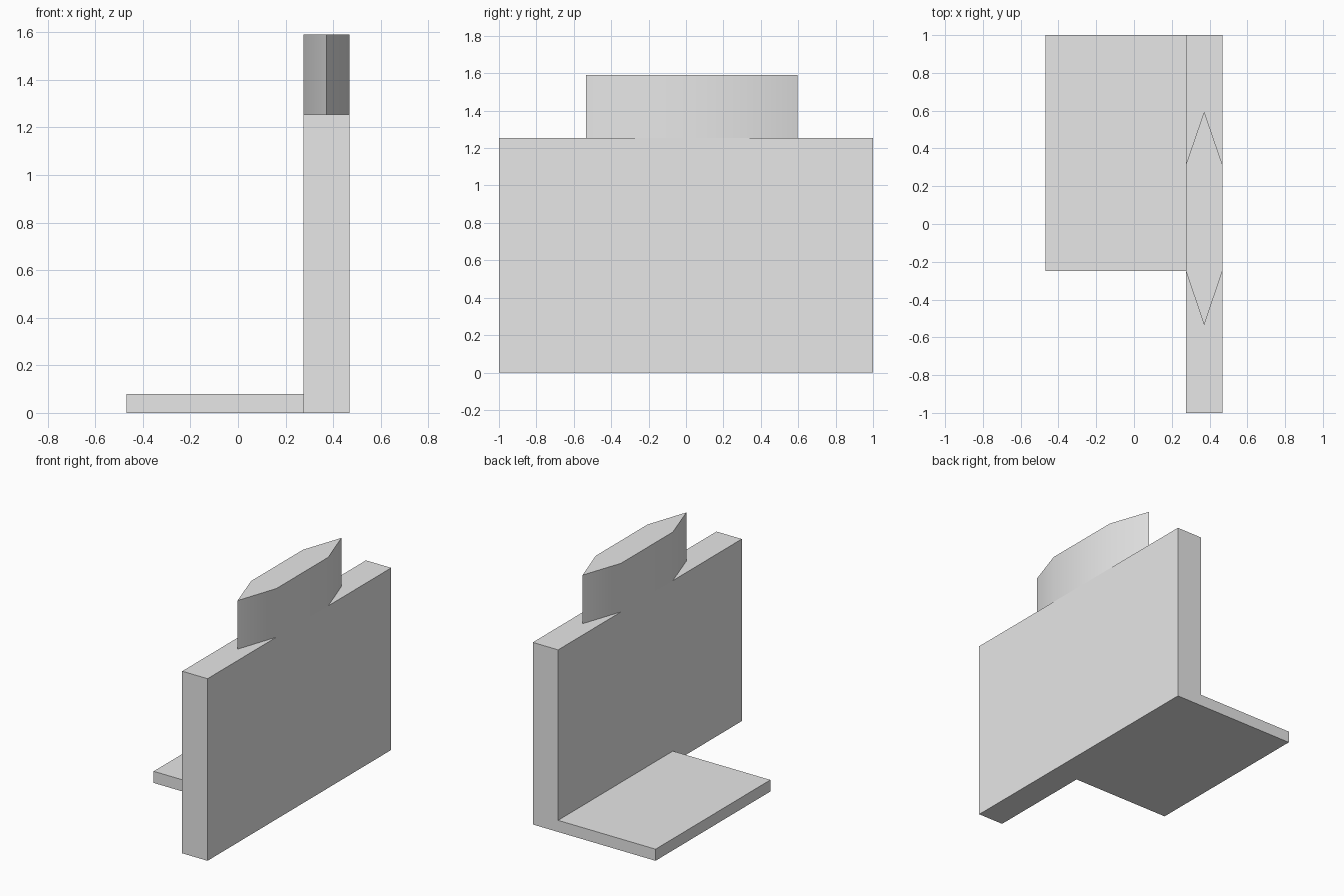
import bpy
import bmesh
import math

cube = bpy.data.objects.get("Cube")
if cube:
    bpy.data.objects.remove(cube, do_unlink=True)

# Single plain grey
grey = bpy.data.materials.new("plain_grey")
grey.use_nodes = True
colour = (0.8, 0.8, 0.8, 1)
grey.diffuse_color = colour
grey.node_tree.nodes["Principled BSDF"].inputs["Base Color"].default_value = colour


def prism(name, outline, bottom, top):
    """Extrude a flat xy outline from bottom to top."""
    bm = bmesh.new()
    base = bm.faces.new([bm.verts.new((x, y, bottom)) for x, y in outline])
    ring = bmesh.ops.extrude_face_region(bm, geom=[base])["geom"]
    moved = [v for v in ring if isinstance(v, bmesh.types.BMVert)]
    bmesh.ops.translate(bm, verts=moved, vec=(0, 0, top - bottom))
    bmesh.ops.recalc_face_normals(bm, faces=bm.faces)
    mesh = bpy.data.meshes.new(name)
    bm.to_mesh(mesh)
    bm.free()
    mesh.materials.append(grey)
    obj = bpy.data.objects.new(name, mesh)
    bpy.context.collection.objects.link(obj)
    return obj


def rectangle(x0, x1, y0, y1):
    return [(x0, y0), (x1, y0), (x1, y1), (x0, y1)]


inner, outer = 0.275, 0.468
middle = (inner + outer) / 2
wall_top = 1.255

# Upright wall and the foot plate on its right side
prism("upright_wall", rectangle(inner, outer, -1, 1), 0, wall_top)
prism("foot_plate", rectangle(-outer, inner, -0.25, 1), 0, 0.08)

# Pointed block on top, flush with both wall faces
crest = prism("pointed_crest", [
    (middle, -0.535), (outer, -0.25), (outer, 0.315),
    (middle, 0.595), (inner, 0.315), (inner, -0.25)], wall_top, 1.59)

# Soften the shallow bends but keep the tips and rims sharp
bpy.ops.object.select_all(action="DESELECT")
crest.select_set(True)
bpy.context.view_layer.objects.active = crest
bpy.ops.object.shade_smooth_by_angle(angle=math.radians(30))
